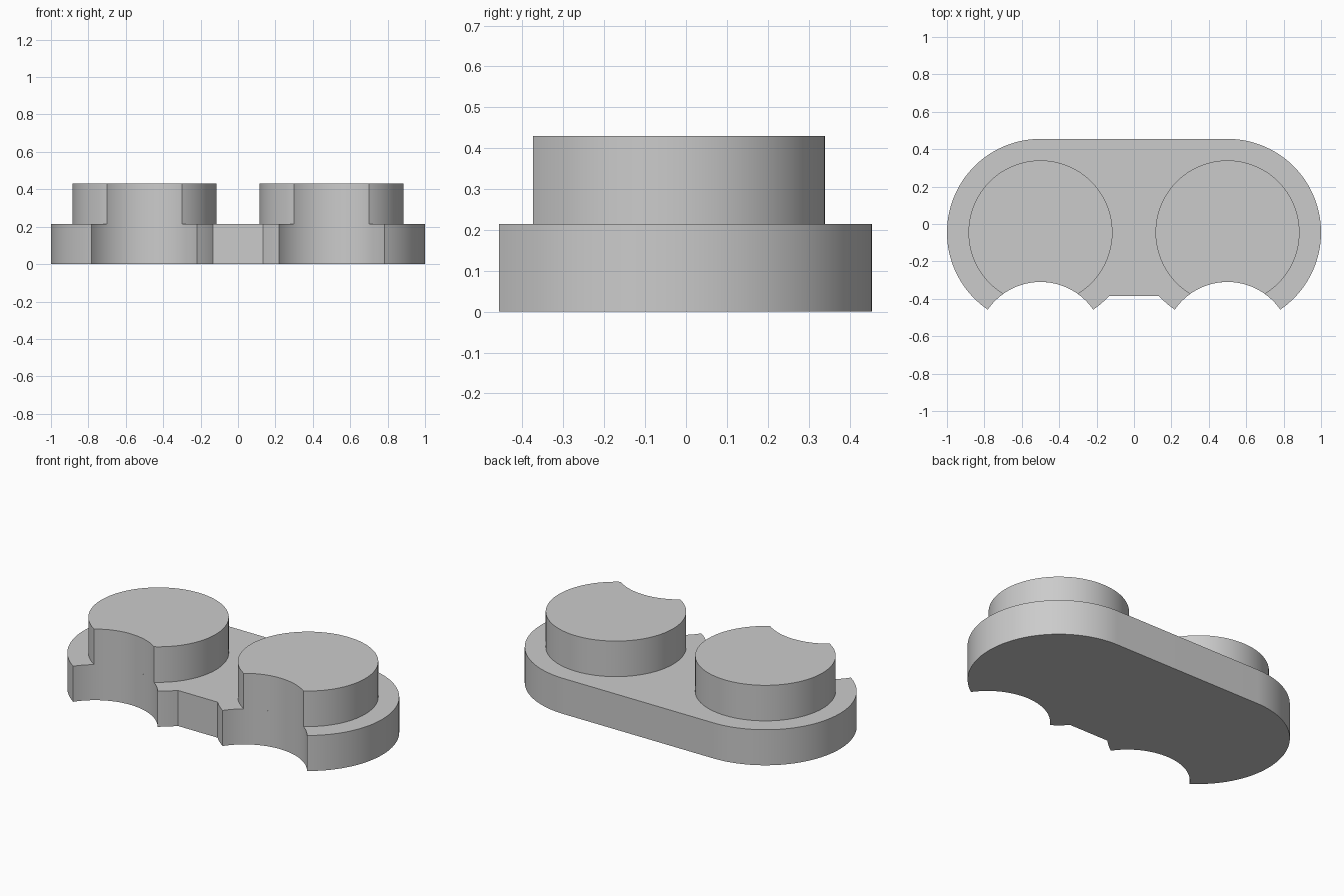
import bpy, bmesh
from math import acos, asin, cos, sin, pi, radians, sqrt

cube = bpy.data.objects.get("Cube")
if cube:
    bpy.data.objects.remove(cube, do_unlink=True)

LOBE_X, LOBE_Y = 0.5, -0.045      # centre of each rounded end
BASE_R, DISC_R = 0.5, 0.385
NOTCH_R, NOTCH_DIST = 0.343, 0.608
BASE_TOP, DISC_TOP = 0.215, 0.43
WAIST_Y = -0.385                  # straight front edge between the lobes

grey = bpy.data.materials.new("light grey")
grey.use_nodes = True
color = (0.6, 0.6, 0.6, 1)
grey.diffuse_color = color
grey.node_tree.nodes["Principled BSDF"].inputs["Base Color"].default_value = color


def arc(cx, cy, r, a0, a1, n):
    return [(cx + r * cos(a0 + (a1 - a0) * i / n),
             cy + r * sin(a0 + (a1 - a0) * i / n)) for i in range(n + 1)]


def notch_half_angle(r):
    """Angle from straight forward at which a circle meets the notch."""
    return acos((r * r - NOTCH_R ** 2 + NOTCH_DIST ** 2) / (2 * NOTCH_DIST * r))


def notch_arc(r):
    """Scalloped edge from the inner to the outer tip."""
    half = asin(r * sin(notch_half_angle(r)) / NOTCH_R)
    return arc(LOBE_X, LOBE_Y - NOTCH_DIST, NOTCH_R, pi / 2 + half, pi / 2 - half, 40)


def mirrored(points):
    return [(-x, y) for x, y in reversed(points)]


def extrude_profile(name, points, z0, z1):
    bm = bmesh.new()
    bottom = bm.faces.new([bm.verts.new((x, y, z0)) for x, y in points])
    result = bmesh.ops.extrude_face_region(bm, geom=[bottom], use_keep_orig=True)
    for v in result["geom"]:
        if isinstance(v, bmesh.types.BMVert):
            v.co.z = z1
    bmesh.ops.recalc_face_normals(bm, faces=bm.faces)
    mesh = bpy.data.meshes.new(name)
    bm.to_mesh(mesh)
    bm.free()
    mesh.materials.append(grey)
    obj = bpy.data.objects.new(name, mesh)
    bpy.context.collection.objects.link(obj)
    bpy.ops.object.select_all(action="DESELECT")
    obj.select_set(True)
    bpy.context.view_layer.objects.active = obj
    bpy.ops.object.shade_smooth_by_angle(angle=radians(30))


# Base plate: inner shoulder, scallop and rounded end, mirrored to the other side
tip = notch_half_angle(BASE_R)
drop = LOBE_Y - WAIST_Y
waist = pi + asin(drop / BASE_R)
half_outline = (arc(LOBE_X, LOBE_Y, BASE_R, waist, 1.5 * pi - tip, 8)[:-1]
                + notch_arc(BASE_R)
                + arc(LOBE_X, LOBE_Y, BASE_R, tip - pi / 2, pi / 2, 64)[1:])
extrude_profile("base_plate", half_outline + mirrored(half_outline), 0, BASE_TOP)

# Raised discs with the same scallop cut through them
tip = notch_half_angle(DISC_R)
disc = notch_arc(DISC_R) + arc(LOBE_X, LOBE_Y, DISC_R, tip - pi / 2, 1.5 * pi - tip, 110)[1:-1]
extrude_profile("left_disc", disc, BASE_TOP, DISC_TOP)
extrude_profile("right_disc", mirrored(disc), BASE_TOP, DISC_TOP)
